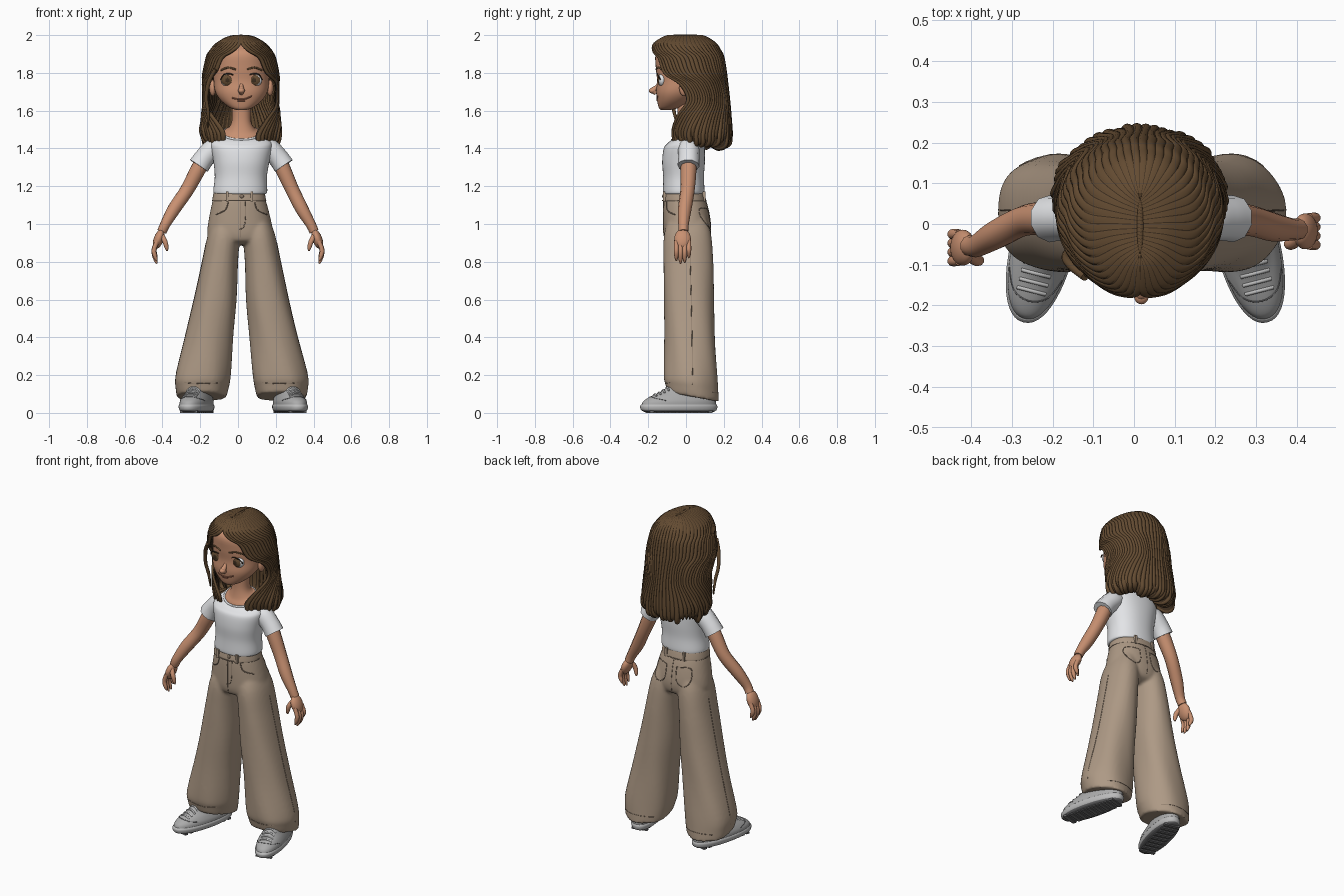
import bpy, math, random
from mathutils import Vector, Matrix

random.seed(4)
if "Cube" in bpy.data.objects:
    bpy.data.objects.remove(bpy.data.objects["Cube"])


def material(name, *rgb):
    m = bpy.data.materials.new(name)
    m.use_nodes = True
    m.diffuse_color = (*rgb, 1)
    m.node_tree.nodes["Principled BSDF"].inputs["Base Color"].default_value = (*rgb, 1)
    return m


hair = material("brown hair", .125, .07, .031)
dark = material("dark brown", .045, .026, .013)
skin = material("skin", .58, .28, .165)
cotton = material("white cotton", .77, .78, .8)
cloth = material("tan cloth", .42, .32, .235)
seam = material("tan seam", .25, .185, .135)
shoe_grey = material("shoe grey", .41, .41, .41)
sole_grey = material("pale sole grey", .5, .5, .5)
rubber = material("dark rubber", .17, .17, .175)
lips = material("lips", .32, .12, .07)
MID = .018  # centre line of the figure


def build(name, verts, faces, *mats):
    mesh = bpy.data.meshes.new(name)
    mesh.from_pydata(verts, [], faces)
    for m in mats:
        mesh.materials.append(m)
    mesh.polygons.foreach_set("use_smooth", [True] * len(mesh.polygons))
    ob = bpy.data.objects.new(name, mesh)
    bpy.context.collection.objects.link(ob)
    return ob


def smooth_rows(rows, k):
    """Interpolate a list of tuples with a Catmull-Rom spline."""
    out = []
    for i in range(len(rows) - 1):
        quad = [rows[max(i - 1, 0)], rows[i], rows[i + 1], rows[min(i + 2, len(rows) - 1)]]
        for j in range(k):
            t = j / k
            out.append([b + .5 * t * (c - a + t * (2*a - 5*b + 4*c - d + t * (3*(b - c) + d - a)))
                        for a, b, c, d in zip(*quad)])
    return out + [list(rows[-1])]


def loft(name, rows, *mats, n=48, k=5, power=2.2, fold=0):
    """Rows are z, centre x, half width, front y, back y and an optional front lift."""
    rows = smooth_rows([tuple(r) + (0,) * (6 - len(r)) for r in rows], k)
    verts = []
    for z, cx, rx, yf, yb, lift in rows:
        for i in range(n):
            a = math.tau * i / n
            c, s = math.cos(a), math.sin(a)
            w = 1 + fold * math.sin(5 * a + 9 * z) * (1 - z)
            c, s = [math.copysign(abs(v) ** (2 / power), v) * w for v in (c, s)]
            verts.append((cx + rx * c, (yf + yb) / 2 + (yb - yf) / 2 * s, z - lift * s))
    faces = [(r*n + i, r*n + (i + 1) % n, (r + 1)*n + (i + 1) % n, (r + 1)*n + i)
             for r in range(len(rows) - 1) for i in range(n)]
    faces += [tuple(reversed(range(n))), tuple(range(len(verts) - n, len(verts)))]
    return build(name, verts, faces, *mats)


def tube(name, pts, mat, r=None, k=5):
    """Rounded tube through points x, y, z and radius."""
    pts = smooth_rows([tuple(p) if r is None else (*p, r) for p in pts], k)
    cu = bpy.data.curves.new(name, "CURVE")
    cu.dimensions, cu.bevel_depth, cu.bevel_resolution, cu.use_fill_caps = "3D", 1, 3, True
    sp = cu.splines.new("POLY")
    sp.points.add(len(pts) - 1)
    for p, q in zip(sp.points, pts):
        p.co, p.radius = (*q[:3], 1), q[3]
    tmp = bpy.data.objects.new(name + " path", cu)
    bpy.context.collection.objects.link(tmp)
    mesh = bpy.data.meshes.new_from_object(tmp.evaluated_get(bpy.context.evaluated_depsgraph_get()))
    bpy.data.objects.remove(tmp)
    mesh.name = name
    mesh.materials.clear()
    mesh.materials.append(mat)
    mesh.polygons.foreach_set("use_smooth", [True] * len(mesh.polygons))
    ob = bpy.data.objects.new(name, mesh)
    bpy.context.collection.objects.link(ob)


def ball(name, at, size, *mats):
    bpy.ops.mesh.primitive_uv_sphere_add(segments=32, ring_count=24, radius=1, location=at)
    ob = bpy.context.object
    ob.name, ob.scale = name, size
    for m in mats:
        ob.data.materials.append(m)
    bpy.ops.object.shade_smooth()
    return ob


def box(name, at, size, mat, turn=0):
    bpy.ops.mesh.primitive_cube_add(size=1, location=at, rotation=(0, 0, turn))
    ob = bpy.context.object
    ob.name, ob.scale = name, size
    ob.data.materials.append(mat)


def stroke(name, target, pts, direction, mat, r=.002, k=4):
    """Thin line laid on the surface of a part, cast along a direction."""
    bpy.context.view_layer.update()
    d, hits = Vector(direction), []
    for p in smooth_rows(pts, k):
        ok, loc, _, _ = target.ray_cast(Vector(p) - d * 3, d)
        if ok:
            hits.append(loc)
    if len(hits) > 1:
        tube(name, hits, mat, r, 1)


BACKWARD, FORWARD, DOWN = (0, 1, 0), (0, -1, 0), (0, 0, -1)
SIDES = (("left", 1), ("right", -1))

# Head, neck and face
head = loft("head", [(1.604, MID, .028, -.135, -.08), (1.618, MID, .065, -.145, -.03),
                     (1.655, MID, .11, -.153, .03), (1.7, MID, .138, -.158, .08),
                     (1.76, MID, .147, -.153, .12), (1.83, MID, .148, -.16, .15),
                     (1.91, MID, .128, -.157, .14), (1.96, MID, .06, -.09, .08)], skin)
loft("neck", [(1.4, MID, .09, -.07, .06, -.035), (1.478, MID, .097, -.07, .07, -.035),
              (1.505, MID, .07, -.054, .06, -.02), (1.54, MID, .052, -.045, .055),
              (1.6, MID, .05, -.045, .055), (1.66, MID, .052, -.05, .055)], skin)
tube("nose", [(MID, -.14, 1.75, .008), (MID, -.155, 1.725, .012),
              (MID, -.172, 1.708, .017), (MID, -.158, 1.692, .012)], skin)
ball("nose_tip", (MID, -.177, 1.706), (.018, .02, .015), skin)
stroke("mouth", head, [(MID - .05, 0, 1.668), (MID - .02, 0, 1.661), (MID + .015, 0, 1.661),
                       (MID + .055, 0, 1.677)], BACKWARD, lips, .004)
stroke("lower_lip", head, [(MID - .02, 0, 1.653), (MID + .02, 0, 1.653)], BACKWARD, lips, .004)
for side, s in SIDES:
    x = MID + s * .07
    eye = ball(side + "_eye", (x, -.126, 1.762), (.04, .024, .035), cotton, hair, dark)
    for p in eye.data.polygons:
        reach = math.hypot(p.center.x + .1, p.center.z)
        if p.center.y < 0:
            p.material_index = 2 if reach < .34 else 1 if reach < .82 else 0
    tube(side + "_upper_lash", [(x - .04, -.136, 1.765), (x - .025, -.149, 1.789), (x, -.153, 1.796),
                                (x + .025, -.149, 1.789), (x + .04, -.136, 1.765)], dark, .0035)
    stroke(side + "_brow", head, [(MID + s * .03, 0, 1.818), (MID + s * .07, 0, 1.828),
                                  (MID + s * .108, 0, 1.814)], BACKWARD, hair, .005)
    ball(side + "_ear", (MID + s * .152, -.01, 1.72), (.018, .026, .042), skin)

# Hair shell: parted along the top, open at the face, with grooved locks
hair_rows = smooth_rows([  # z, half width, front y, back y, opening angle
    (1.996, -.008, -.07, .06, 0), (1.99, .06, -.11, .1, 0), (1.955, .125, -.167, .155, 0),
    (1.915, .16, -.18, .18, 15), (1.88, .177, -.178, .195, 33), (1.8, .194, -.172, .208, 44),
    (1.74, .198, -.165, .215, 72), (1.65, .196, -.13, .225, 76), (1.56, .202, -.1, .233, 44),
    (1.48, .207, -.09, .236, 26), (1.43, .195, -.08, .225, 26), (1.415, .165, -.06, .18, 30),
    (1.44, .12, -.04, .13, 36)], 5)
LOCKS, STEP = 46, 6
count = LOCKS * STEP + 1
swell = [random.uniform(-.02, .03) for _ in range(LOCKS + 1)]
drop = [random.uniform(-.025, .03) for _ in range(LOCKS + 1)]
verts = []
for z, rx, yf, yb, gap in hair_rows:
    low = min(1, max(0, (1.56 - z) / .12))
    rough = min(1, max(0, (1.996 - z) / .1))
    for i in range(count):
        u, lock = i / (count - 1), i // STEP
        a = math.radians(gap) + u * (math.tau - 2 * math.radians(gap))
        a += .025 * rough * math.sin(math.pi * u) * math.sin(11 * z + 25 * u)
        groove = abs(math.sin(math.pi * i / STEP)) ** .6
        r = 1 + rough * (.04 * groove - .03 + swell[lock] * groove * (.5 + low))
        back = (1 - math.cos(a)) / 2
        verts.append((.015 + rx * r * math.sin(a), (yf + yb) / 2 - (yb - yf) / 2 * r * math.cos(a),
                      z + low * (drop[lock] * groove + .022 * (1 - back))))
faces = [(r*count + i, r*count + i + 1, (r + 1)*count + i + 1, (r + 1)*count + i)
         for r in range(len(hair_rows) - 1) for i in range(count - 1)]
shell = build("hair", verts, faces, hair, dark)
for p, f in zip(shell.data.polygons, faces):
    p.material_index = int(f[0] % count % STEP == 0)
thick = shell.modifiers.new("thickness", "SOLIDIFY")
thick.thickness, thick.offset = .012, 0
tube("loose_lock", [(-.12, -.13, 1.82, .01), (-.155, -.1, 1.75, .012), (-.168, -.08, 1.67, .01),
                    (-.158, -.062, 1.59, .009), (-.16, -.045, 1.51, .003)], hair)

# Shirt body
loft("shirt", [(1.16, .012, .137, -.119, .093), (1.175, .012, .143, -.122, .098),
               (1.25, .015, .138, -.121, .095), (1.33, MID, .148, -.126, .1),
               (1.4, MID, .162, -.118, .1), (1.435, MID, .16, -.1, .095, -.01),
               (1.465, MID, .128, -.083, .084, -.025), (1.48, MID, .1, -.073, .074, -.035)], cotton)
tube("collar", [(MID + .1 * math.sin(a), .001 - .074 * math.cos(a), 1.481 - .035 * math.cos(a))
                for a in [math.tau * i / 16 for i in range(17)]], cotton, .006)

# Trousers: hips and two flared legs blended into one surface
parts = [loft("trousers", [(.89, .014, .05, -.06, .07), (.91, .014, .15, -.105, .115),
                           (.945, .012, .174, -.118, .13), (1, .01, .169, -.121, .131),
                           (1.08, .008, .152, -.121, .118), (1.135, .006, .138, -.118, .101)], cloth)]
for side, s in SIDES:
    cx = [MID + s * o for o in (.212, .21, .204, .171, .138, .113, .092, .075)]
    parts.append(loft(side + "_leg", [
        (.085, cx[0], .13, -.1, .172, .025), (.13, cx[1], .14, -.11, .17, .025),
        (.2, cx[2], .146, -.117, .166), (.4, cx[3], .128, -.114, .154),
        (.6, cx[4], .113, -.117, .148), (.8, cx[5], .095, -.119, .144),
        (.95, cx[6], .084, -.115, .132), (1.05, cx[7], .06, -.08, .1)], cloth, fold=.02))
bpy.ops.object.select_all(action="DESELECT")
for part in parts:
    part.select_set(True)
trousers = bpy.context.view_layer.objects.active = parts[0]
bpy.ops.object.join()
blend = trousers.modifiers.new("blend", "REMESH")
blend.mode, blend.voxel_size, blend.use_smooth_shade = "VOXEL", .009, True
relax = trousers.modifiers.new("relax", "SMOOTH")
relax.factor, relax.iterations = .5, 5

# Waistband and fly
loft("waistband", [(1.122, .006, .14, -.12, .104), (1.128, .006, .142, -.123, .106),
                   (1.165, .006, .135, -.117, .097), (1.17, .006, .13, -.113, .093)], cloth)
stroke("fly_seam", trousers, [(.04, 0, 1.12), (.04, 0, 1.03), (.03, 0, .985), (.008, 0, .97)],
       BACKWARD, seam)
stroke("front_seam", trousers, [(.012, 0, 1.12), (.012, 0, 1), (.012, 0, .93)], BACKWARD, seam)
stroke("seat_seam", trousers, [(.01, 0, 1.12), (.01, 0, 1), (.01, 0, .93)], FORWARD, seam)
ball("button", (.02, -.121, 1.147), (.011, .005, .011), seam)
tube("waistband_seam", [(.006 + .141 * math.cos(a), -.009 + .115 * math.sin(a), 1.124)
                        for a in [math.tau * i / 24 for i in range(25)]], seam, .003)

for side, s in SIDES:
    def X(o):
        return MID + s * o

    # Sleeve, arm and hand
    tube(side + "_sleeve", [(X(.1), .01, 1.415, .05), (X(.15), .015, 1.395, .057),
                            (X(.195), .015, 1.35, .056), (X(.225), .013, 1.308, .058)], cotton)
    reach, out = (.012, 0) if s > 0 else (-.028, .036)
    wrist = -.025 + reach
    tube(side + "_arm", [(X(.19), .015, 1.36, .042), (X(.225 + out / 4), .013, 1.28, .042),
                         (X(.27 + out / 2), .008, 1.18, .038), (X(.32 + out), wrist / 2, 1.08, .036),
                         (X(.366 + out), wrist, 1, .028), (X(.385 + out), wrist, .96, .026)], skin)
    palm = ball(side + "_palm", (X(.402 + out), wrist - .005, .92), (.026, .044, .055), skin)
    palm.rotation_euler.y = -s * .35
    for i, finger in enumerate(("index", "middle", "ring", "little")):
        y = wrist - .038 + i * .022
        length = (.085, .1, .095, .07)[i]
        tube(f"{side}_{finger}_finger", [
            (X(.41 + out), y, .91, .012), (X(.427 + out), y, .895 - length * .4, .013),
            (X(.42 + out), y, .9 - length * .85, .011), (X(.412 + out), y, .89 - length, .004)], skin)
    tube(side + "_thumb", [
        (X(.39 + out), wrist - .02, .945, .014), (X(.37 + out), wrist - .036, .91, .014),
        (X(.36 + out), wrist - .036, .875, .011), (X(.358 + out), wrist - .033, .857, .004)], skin)

    # Trouser seams, pockets and belt loops
    stroke(side + "_outer_seam", trousers, [(0, .02, .9), (0, .03, .5), (0, .035, .15)], (-s, 0, 0), seam)
    stroke(side + "_hem_seam", trousers, [(X(.11), 0, .16), (X(.2), 0, .155), (X(.3), 0, .16)],
           BACKWARD, seam)
    stroke(side + "_hem_seam_back", trousers, [(X(.11), 0, .11), (X(.2), 0, .11), (X(.3), 0, .11)],
           FORWARD, seam)
    stroke(side + "_front_pocket", trousers, [(X(.07), 0, 1.118), (X(.085), 0, 1.075), (X(.135), 0, 1.05)],
           BACKWARD, seam, .003)
    stroke(side + "_back_pocket", trousers, [(X(.035), 0, 1.08), (X(.04), 0, 1), (X(.08), 0, .97),
                                             (X(.12), 0, 1), (X(.115), 0, 1.08), (X(.035), 0, 1.08)],
           FORWARD, seam, .0025)
    for y, o in ((-.112, .065), (.093, .06)):
        box(side + "_belt_loop", (X(o) - .01, y, 1.145), (.014, .02, .052), cloth)

    # Shoe: tread, midsole, upper and laces
    place = Matrix.Translation((.01 + X(.247), -.036, 0)) @ Matrix.Rotation(s * .25, 4, "Z")
    sole = loft(side + "_shoe_sole", [(.006, 0, .064, -.19, .19), (.016, 0, .075, -.207, .203),
                                      (.034, 0, .079, -.212, .207), (.045, 0, .075, -.205, .203)],
                sole_grey, rubber)
    upper = loft(side + "_shoe_upper", [(.04, 0, .075, -.204, .2), (.062, 0, .074, -.194, .2),
                                        (.085, 0, .066, -.16, .195), (.11, 0, .055, -.105, .185),
                                        (.14, 0, .045, -.06, .17)], shoe_grey)
    for p in sole.data.polygons:
        p.material_index = int(p.center.z < .014)
    for part in (sole, upper):
        part.data.transform(place)
    stroke(side + "_toe_cap_seam", upper, [place @ Vector(p) for p in (
        (-.066, -.09, 0), (-.043, -.14, 0), (0, -.158, 0), (.043, -.14, 0), (.066, -.09, 0))],
        DOWN, rubber)
    for i in range(4):
        y = -.132 + i * .022
        stroke(side + "_lace", upper, [place @ Vector((w, y, 0)) for w in (-.035, 0, .035)],
               DOWN, sole_grey, .005)
    for i in range(9):
        y = -.16 + i * .04
        box(side + "_tread", place @ Vector((0, y, .006)), (.095, .022, .012), rubber, s * .25)
